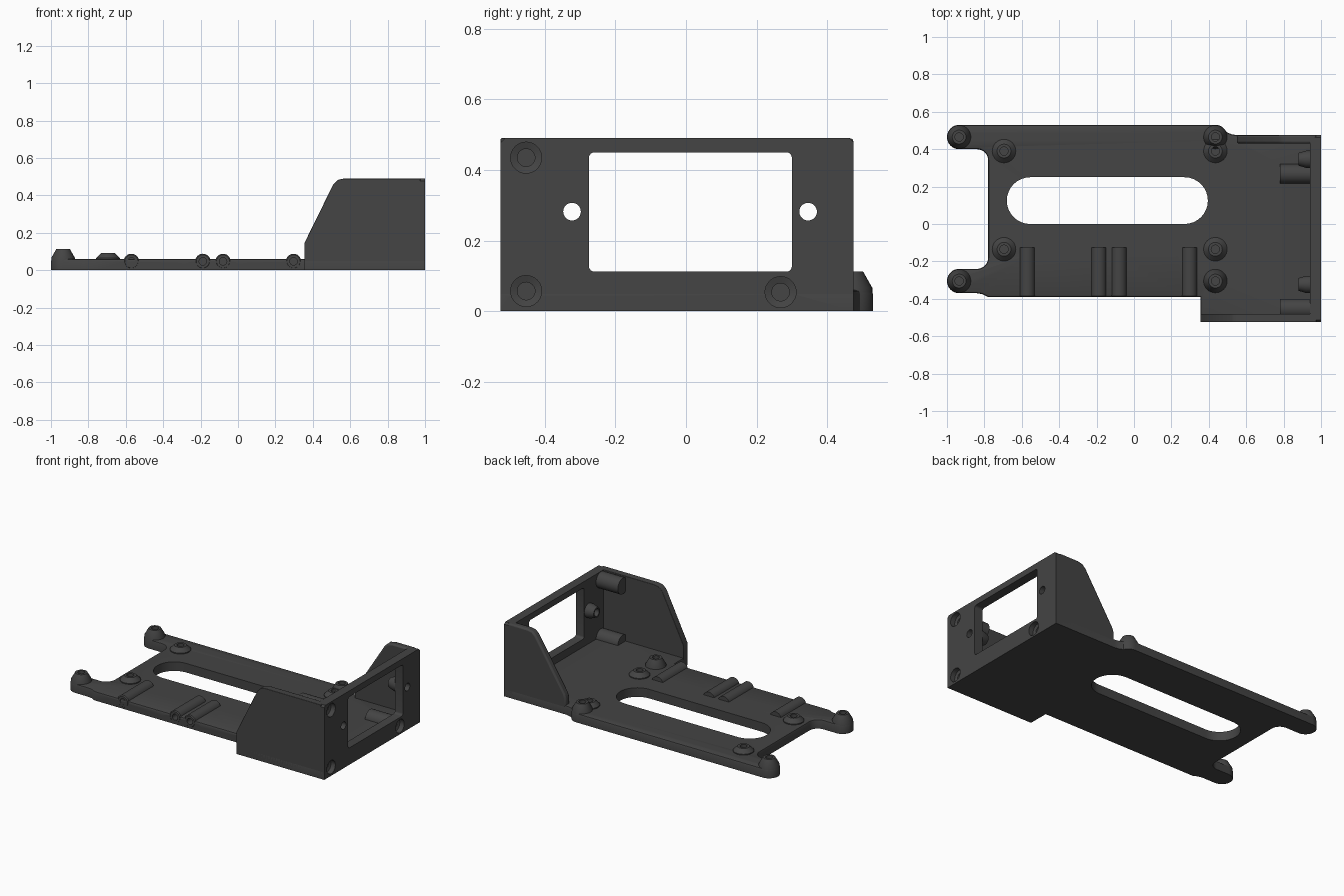
import bpy, bmesh, math
from mathutils import Vector, Matrix

if "Cube" in bpy.data.objects:
    bpy.data.objects.remove(bpy.data.objects["Cube"])

mat = bpy.data.materials.new("dark_grey_plastic")
mat.diffuse_color = (0.058, 0.058, 0.058, 1)
mat.use_nodes = True
mat.node_tree.nodes["Principled BSDF"].inputs["Base Color"].default_value = mat.diffuse_color


def finish(name, bm):
    bmesh.ops.recalc_face_normals(bm, faces=bm.faces)
    me = bpy.data.meshes.new(name)
    bm.to_mesh(me)
    bm.free()
    me.materials.append(mat)
    ob = bpy.data.objects.new(name, me)
    bpy.context.collection.objects.link(ob)
    return ob


def prism(name, pts, lo, hi, plane="xy", chamfer=0):
    """Extrude a 2D outline along the axis missing from `plane`."""
    place = {"xy": lambda a, b, c: (a, b, c),
             "xz": lambda a, b, c: (a, c, b),
             "yz": lambda a, b, c: (c, a, b)}[plane]
    bm = bmesh.new()
    low = [bm.verts.new(place(a, b, lo)) for a, b in pts]
    top = [bm.verts.new(place(a, b, hi)) for a, b in pts]
    bm.faces.new(low)
    cap = bm.faces.new(top)
    for i in range(len(pts)):
        j = (i + 1) % len(pts)
        bm.faces.new((low[i], low[j], top[j], top[i]))
    bmesh.ops.recalc_face_normals(bm, faces=bm.faces)
    if chamfer:
        bmesh.ops.bevel(bm, geom=list(cap.edges), offset=chamfer, segments=2,
                        profile=0.5, affect="EDGES")
    return finish(name, bm)


def lathe(name, prof, loc, axis=(0, 0, 1), steps=32):
    """Spin (radius, height) points; closed ring unless it starts on the axis."""
    bm = bmesh.new()
    vs = [bm.verts.new((r, 0, h)) for r, h in prof]
    es = [bm.edges.new(p) for p in zip(vs, vs[1:])]
    if prof[0][0] > 0:
        es.append(bm.edges.new((vs[-1], vs[0])))
    bmesh.ops.spin(bm, geom=vs + es, cent=(0, 0, 0), axis=(0, 0, 1),
                   angle=2 * math.pi, steps=steps, use_merge=False)
    bmesh.ops.remove_doubles(bm, verts=bm.verts, dist=1e-5)
    rot = Vector(axis).to_track_quat("Z", "Y").to_matrix().to_4x4()
    bm.transform(Matrix.Translation(loc) @ rot)
    return finish(name, bm)


def cut(ob, cutter):
    m = ob.modifiers.new("cut", "BOOLEAN")
    m.operation, m.solver, m.object = "DIFFERENCE", "EXACT", cutter
    bpy.context.view_layer.objects.active = ob
    bpy.ops.object.modifier_apply(modifier=m.name)
    bpy.data.objects.remove(cutter)


def arc(cx, cy, r, a0, a1, n=8):
    return [(cx + r * math.cos(math.radians(a0 + (a1 - a0) * i / n)),
             cy + r * math.sin(math.radians(a0 + (a1 - a0) * i / n))) for i in range(n + 1)]


def drill(r, lo, hi):
    return [(0, lo), (r, lo), (r, hi), (0, hi)]


# base plate with two mounting ears and a wide bay at the right
outline = (arc(-0.935, 0.465, 0.065, 90, 270, 16)
           + arc(-0.84, 0.34, 0.06, 90, 0)
           + arc(-0.84, -0.18, 0.06, 0, -90)
           + arc(-0.935, -0.305, 0.065, 90, 270, 16)
           + [(-0.84, -0.37), (-0.81, -0.375), (-0.78, -0.39), (0.355, -0.39),
              (0.355, -0.525), (1, -0.525), (1, 0.475), (0.55, 0.475), (0.52, 0.48)]
           + arc(0.435, 0.465, 0.065, 25, 90))
plate = prism("base_plate", outline, 0, 0.06, chamfer=0.012)

# long slot
cut(plate, prism("slot_cutter", arc(-0.555, 0.125, 0.125, 90, 270, 16)
                 + arc(0.27, 0.125, 0.125, -90, 90, 16), -0.1, 0.2))

# rounded scoops in the front edge
for x in (-0.38, 0.105):
    prof = [(0, -0.5), (0.25, -0.5)] + [
        (0.25 * math.cos(a), -0.22 + 0.18 * math.sin(a))
        for a in (math.pi / 24 * i for i in range(12))] + [(0, -0.04)]
    cut(plate, lathe("scoop_cutter", prof, (x, 0, 0.262), (0, 1, 0), 64))

# standoffs: tall ones on the outer screws, short ones inside
tall = [(-0.935, 0.465), (-0.935, -0.305), (0.435, 0.465), (0.435, -0.305)]
short = [(-0.695, 0.39), (-0.695, -0.135), (0.435, 0.39), (0.435, -0.135)]
for spots, h, tag in ((tall, 0.112, "tall"), (short, 0.092, "short")):
    for i, (x, y) in enumerate(spots):
        cut(plate, lathe("hole_cutter", drill(0.023, -0.1, 0.2), (x, y, 0)))
        lathe(f"{tag}_standoff_{i}", [(0.022, 0.02), (0.063, 0.02), (0.063, 0.066),
                                      (0.037, h), (0.022, h)], (x, y, 0))

# tubular ridges with blind holes beside the scoops
for i, x in enumerate((-0.57, -0.188, -0.08, 0.297)):
    cut(plate, lathe("ridge_hole_cutter", drill(0.021, -0.5, -0.19), (x, 0, 0.047), (0, 1, 0)))
    lathe(f"ridge_tube_{i}", [(0, -0.2), (0.02, -0.2), (0.02, -0.391), (0.035, -0.391),
                              (0.041, -0.385), (0.041, -0.125), (0, -0.125)],
          (x, 0, 0.047), (0, 1, 0))

# end wall with rectangular window
end = prism("end_wall", [(-0.525, 0), (0.475, 0), (0.475, 0.478), (0.463, 0.49),
                         (-0.513, 0.49), (-0.525, 0.478)], 0.94, 1, "yz")
win = (arc(0.285, 0.435, 0.015, 0, 90, 4) + arc(-0.26, 0.435, 0.015, 90, 180, 4)
       + arc(-0.26, 0.127, 0.015, 180, 270, 4) + arc(0.285, 0.127, 0.015, 270, 360, 4))
cut(end, prism("window_cutter", win, 0.8, 1.1, "yz"))

# side walls with sloping ends
front = prism("front_wall", [(0.975, 0), (0.975, 0.49), (0.565, 0.49), (0.535, 0.483),
                             (0.51, 0.46), (0.355, 0.145), (0.355, 0)],
              -0.525, -0.48, "xz")
back = prism("back_wall", [(0.975, 0), (0.975, 0.49), (0.83, 0.49), (0.795, 0.483),
                           (0.77, 0.46), (0.56, 0.13), (0.55, 0.1), (0.55, 0)],
             0.43, 0.475, "xz")
for wall in (front, back):
    b = wall.modifiers.new("soft_edges", "BEVEL")
    b.width, b.segments, b.limit_method = 0.01, 2, "ANGLE"
    b.angle_limit = math.radians(60)

# screw bosses with counterbored holes through the end wall
for i, (y, z) in enumerate(((-0.453, 0.057), (-0.453, 0.435), (0.268, 0.054))):
    cut(end, lathe("counterbore_cutter", [(0, 0.9), (0.025, 0.9), (0.025, 0.962),
                                          (0.044, 0.968), (0.044, 1.1), (0, 1.1)],
                   (0, y, z), (1, 0, 0)))
    if z < 0.1:
        cut(plate, lathe("plate_bore_cutter", drill(0.044, 0.79, 1.1), (0, y, z), (1, 0, 0)))
    cut_front = drill(0.044, 0.9, 1.1)
    if y < 0:
        cut(front, lathe("wall_bore_cutter", cut_front, (0, y, z), (1, 0, 0)))
    lathe(f"screw_boss_{i}", [(0, 0.82), (0.025, 0.82), (0.025, 0.95), (0.053, 0.95),
                              (0.053, 0.78), (0, 0.78)], (0, y, z), (1, 0, 0))

# tapered mounting bosses either side of the window
for i, y in enumerate((-0.323, 0.346)):
    cut(end, lathe("mount_hole_cutter", drill(0.025, 0.8, 1.1), (0, y, 0.282), (1, 0, 0)))
    lathe(f"mount_boss_{i}", [(0.025, 0.95), (0.046, 0.95), (0.046, 0.92),
                              (0.034, 0.88), (0.025, 0.88)], (0, y, 0.282), (1, 0, 0))

bpy.ops.object.select_all(action="SELECT")
bpy.ops.object.shade_smooth_by_angle(angle=math.radians(32))
